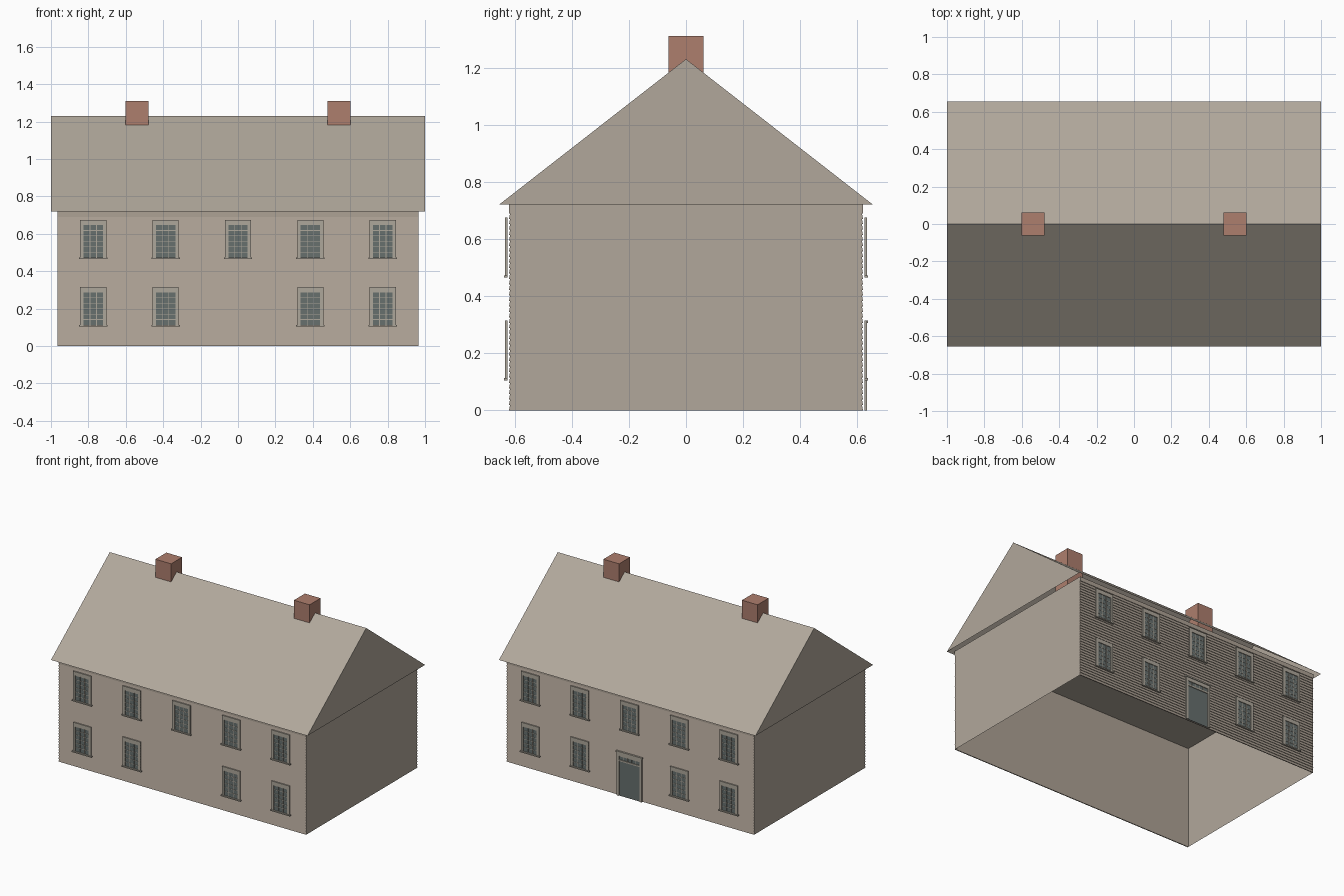
import bpy, bmesh
from math import pi
from mathutils import Matrix, Vector

cube = bpy.data.objects.get("Cube")
if cube:
    bpy.data.objects.remove(cube, do_unlink=True)


def material(name, r, g, b):
    m = bpy.data.materials.new(name)
    m.use_nodes = True
    m.diffuse_color = (r, g, b, 1)
    m.node_tree.nodes["Principled BSDF"].inputs["Base Color"].default_value = (r, g, b, 1)
    return m


TAUPE = material("taupe", .44, .39, .33)
SIDING = material("siding taupe", .42, .36, .30)
TRIM = material("trim", .42, .385, .325)
GLASS = material("slate glass", .135, .16, .155)
BRICK = material("brick", .42, .21, .155)

HALF_X, HALF_Y, WALL_Z = .965, .62, .72


def add_box(bm, x, y, z, mat=0):
    """Box from (low, high) pairs on each axis."""
    size = Vector((x[1] - x[0], y[1] - y[0], z[1] - z[0]))
    mid = Vector((sum(x) / 2, sum(y) / 2, sum(z) / 2))
    verts = bmesh.ops.create_cube(
        bm, size=1, matrix=Matrix.Translation(mid) @ Matrix.Diagonal((*size, 1)))["verts"]
    for f in {f for v in verts for f in v.link_faces}:
        f.material_index = mat


def to_mesh(name, bm, mats):
    me = bpy.data.meshes.new(name)
    bm.to_mesh(me)
    bm.free()
    for m in mats:
        me.materials.append(m)
    return me


def place(name, me, loc=(0, 0, 0), turn=0):
    ob = bpy.data.objects.new(name, me)
    ob.location = loc
    ob.rotation_euler.z = turn
    bpy.context.collection.objects.link(ob)
    return ob


def extrude_profile(bm, points, half):
    """Sweep a closed (y, z) profile along x."""
    face = bm.faces.new([bm.verts.new((-half, y, z)) for y, z in points])
    out = bmesh.ops.extrude_face_region(bm, geom=[face])["geom"]
    moved = [v for v in out if isinstance(v, bmesh.types.BMVert)]
    bmesh.ops.translate(bm, verts=moved, vec=(2 * half, 0, 0))
    bmesh.ops.recalc_face_normals(bm, faces=bm.faces)


def drop_bottom(bm):
    bmesh.ops.delete(bm, geom=[f for f in bm.faces if f.normal.z < -.9], context="FACES_ONLY")


# House shell, open underneath, with a flat ceiling
bm = bmesh.new()
add_box(bm, (-HALF_X, HALF_X), (-HALF_Y + .006, HALF_Y - .006), (0, WALL_Z))
bm.normal_update()
drop_bottom(bm)
place("house_walls", to_mesh("house_walls", bm, [TAUPE]))

# Clapboards on the long walls, with a plain frieze board on top
BOARDS, TOP = 36, .69
pitch = TOP / BOARDS
profile = [(-HALF_Y + .0065, 0)]
for i in range(BOARDS):
    profile += [(-HALF_Y, i * pitch), (-HALF_Y + .004, (i + 1) * pitch)]
profile += [(-HALF_Y, TOP), (-HALF_Y, WALL_Z), (-HALF_Y + .0065, WALL_Z)]
bm = bmesh.new()
extrude_profile(bm, profile, HALF_X)
siding = to_mesh("siding", bm, [SIDING])
place("front_siding", siding)
place("back_siding", siding, turn=pi)

# Gabled roof, hollow below
bm = bmesh.new()
extrude_profile(bm, [(-.655, WALL_Z), (.655, WALL_Z), (0, 1.23)], 1)
drop_bottom(bm)
place("roof", to_mesh("roof", bm, [TAUPE]))

# Chimneys
for side, x in (("right", -.54), ("left", .54)):
    bm = bmesh.new()
    add_box(bm, (x - .061, x + .061), (-.061, .061), (1, 1.31))
    place(side + "_chimney", to_mesh("chimney", bm, [BRICK]))


def add_grid(bm, w, z0, z1, cols, rows):
    """Glass plate with glazing bars, centred on x."""
    add_box(bm, (-w, w), (-.003, 0), (z0, z1), 1)
    t = .0016
    for c in range(1, cols):
        x = -w + 2 * w * c / cols
        add_box(bm, (x - t, x + t), (-.005, -.001), (z0, z1))
    for r in range(1, rows):
        z = z0 + (z1 - z0) * r / rows
        add_box(bm, (-w, w), (-.0045, -.001), (z - t, z + t))


# Window: casing, lintel, sill and panes, its base at z = 0
bm = bmesh.new()
add_grid(bm, .052, .008, .182, 3, 6)
for s in (-1, 1):
    add_box(bm, sorted((s * .052, s * .070)), (-.008, 0), (.008, .182))
add_box(bm, (-.070, .070), (-.008, 0), (.182, .210))
add_box(bm, (-.076, .076), (-.013, 0), (0, .008))
window = to_mesh("window", bm, [TRIM, GLASS])

# Door: dark leaf, posts, row of top lights and a cap, used on the back
bm = bmesh.new()
add_box(bm, (-.080, .080), (-.003, 0), (0, .245), 1)
add_grid(bm, .080, .255, .280, 5, 1)
for s in (-1, 1):
    add_box(bm, sorted((s * .080, s * .097)), (-.008, 0), (0, .280))
add_box(bm, (-.080, .080), (-.008, 0), (.245, .255))
add_box(bm, (-.097, .097), (-.008, 0), (.280, .305))
add_box(bm, (-.102, .102), (-.013, 0), (.305, .315))
door = to_mesh("door", bm, [TRIM, GLASS])

# Windows stand just clear of the walls
CLEAR = HALF_Y + .005
for wall, y, turn in (("front", -CLEAR, 0), ("back", CLEAR, pi)):
    for level, z in (("lower", .105), ("upper", .465)):
        for column in range(-2, 3):
            if level == "lower" and column == 0:
                continue
            place(f"{wall}_{level}_window", window, (column * .387, y, z), turn)
place("back_door", door, (0, CLEAR, 0), pi)
